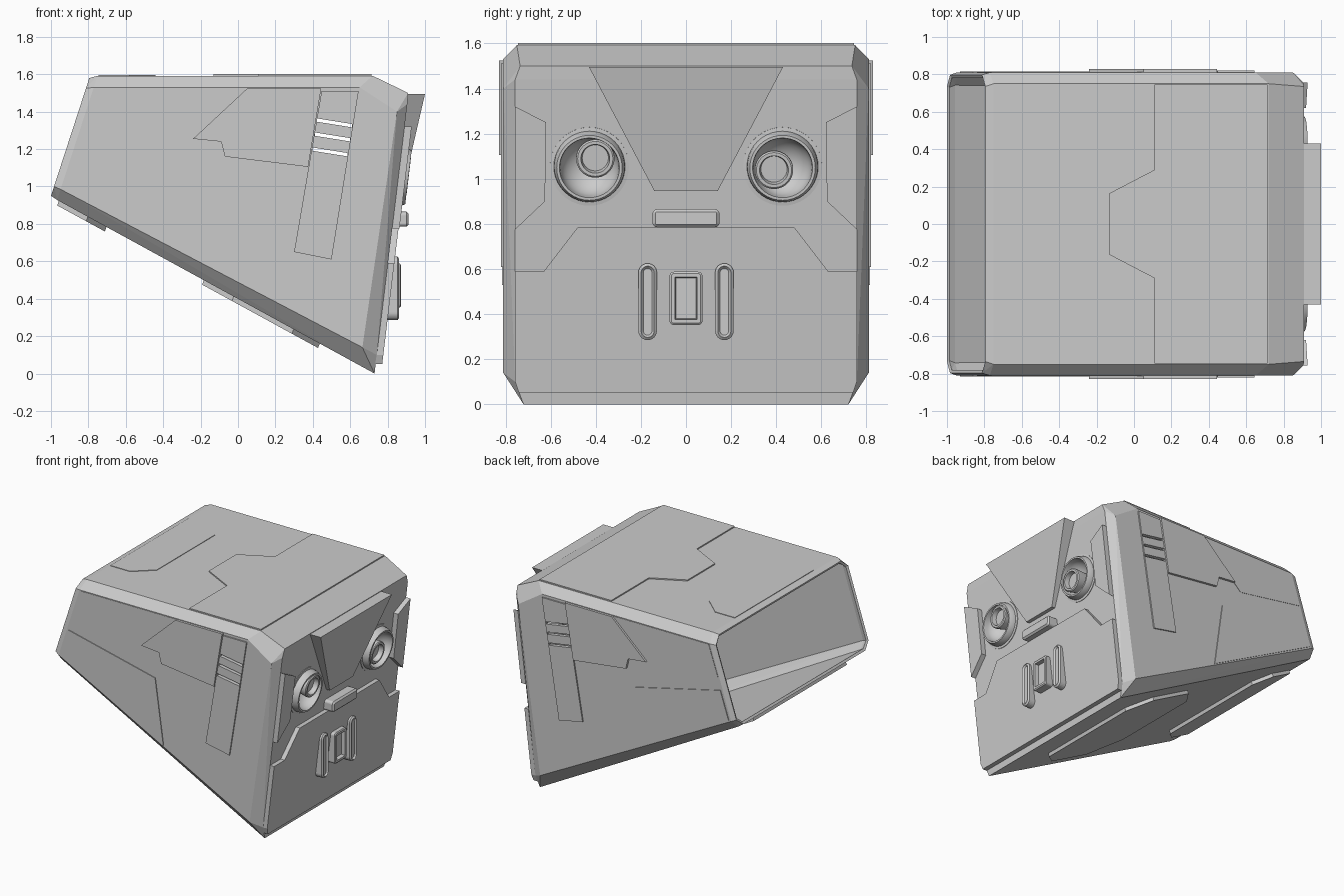
import bpy, bmesh, math
from mathutils import Vector, Matrix

if "Cube" in bpy.data.objects:
    bpy.data.objects.remove(bpy.data.objects["Cube"])

grey = bpy.data.materials.new("hull grey")
grey.diffuse_color = (0.6, 0.6, 0.6, 1)
grey.use_nodes = True
grey.node_tree.nodes["Principled BSDF"].inputs["Base Color"].default_value = grey.diffuse_color


def finish(name, bm):
    bmesh.ops.recalc_face_normals(bm, faces=bm.faces[:])
    me = bpy.data.meshes.new(name)
    bm.to_mesh(me)
    bm.free()
    me.materials.append(grey)
    ob = bpy.data.objects.new(name, me)
    bpy.context.collection.objects.link(ob)
    return ob


def prisms(name, pairs, mirror=False, insets=()):
    """Solids joining a base loop to a matching top loop; insets = (width, depth) on the top."""
    bm = bmesh.new()
    for base, top in pairs:
        for s in ((1, -1) if mirror else (1,)):
            lo = [bm.verts.new((p[0], p[1] * s, p[2])) for p in base]
            hi = [bm.verts.new((p[0], p[1] * s, p[2])) for p in top]
            n = len(lo)
            faces = [bm.faces.new(lo[::-1]), bm.faces.new(hi)]
            for i in range(n):
                j = (i + 1) % n
                faces.append(bm.faces.new((lo[i], lo[j], hi[j], hi[i])))
            bmesh.ops.recalc_face_normals(bm, faces=faces)
            for w, d in insets:
                bmesh.ops.inset_region(bm, faces=[faces[1]], thickness=w, depth=d)
    return finish(name, bm)


def cut(ob, cutter):
    m = ob.modifiers.new("cut", 'BOOLEAN')
    m.operation = 'DIFFERENCE'
    m.solver = 'EXACT'
    m.object = cutter


def face_x(z):            # sloping face plane
    return 0.73 + 0.12 * z


def under_z(x):           # sloping underside plane
    return 0.94 - (x + 0.99) * 0.5465


def mouth_x(z):           # sloping rear opening
    return -1 + (z - 0.95) * 0.3254


def on_face(pts, d):
    return [(face_x(z) + d, y, z) for y, z in pts]


def mirrored(pts):
    return pts + [(a, -b) for a, b in reversed(pts)]


def face_mirrored(pts):
    return pts + [(-y, z) for y, z in reversed(pts)]


def rounded(cy, cz, hy, hz, r, n=6):
    out = []
    for k, (sy, sz) in enumerate(((1, 1), (-1, 1), (-1, -1), (1, -1))):
        for i in range(n + 1):
            a = math.pi / 2 * (k + i / n)
            out.append((cy + sy * (hy - r) + r * math.cos(a), cz + sz * (hz - r) + r * math.sin(a)))
    clean = []
    for p in out:
        if not clean or (Vector(p) - Vector(clean[-1])).length > 1e-4:
            clean.append(p)
    if (Vector(clean[0]) - Vector(clean[-1])).length < 1e-4:
        clean.pop()
    return clean


# Main hull: chamfered wedge, open at the rear
core = [(0.72, 1.592, 0.75), (0.91, 1.5, 0.735), (0.905, 1.44, 0.757), (0.742, 0.1, 0.757),
        (0.73, 0.0, 0.72), (0.65, 1.53, 0.81), (0.85, 1.40, 0.81), (0.665, 0.14, 0.81)]
for z, y in ((1.58, 0.735), (1.525, 0.797), (1.0, 0.797), (0.95, 0.735)):
    core.append((mouth_x(z), z, y))
for z, y in ((1.592, 0.75), (1.53, 0.81), (0.985, 0.81), (0.928, 0.75)):
    core.append((mouth_x(z) + 0.04, z, y))
bm = bmesh.new()
for x, z, y in core:
    bm.verts.new((x, y, z))
    bm.verts.new((x, -y, z))
res = bmesh.ops.convex_hull(bm, input=bm.verts[:])
loose = [v for v in bm.verts if not v.link_faces]
bmesh.ops.delete(bm, geom=loose, context='VERTS')
bmesh.ops.recalc_face_normals(bm, faces=bm.faces[:])
bm.normal_update()
rear = Vector((-0.951, 0, 0.309))
bmesh.ops.delete(bm, geom=[f for f in bm.faces if f.normal.dot(rear) > 0.998], context='FACES')
bmesh.ops.dissolve_limit(bm, angle_limit=math.radians(1.5), verts=bm.verts[:], edges=bm.edges[:])
hull = finish("hull", bm)
sol = hull.modifiers.new("thickness", 'SOLIDIFY')
sol.thickness = 0.02
sol.offset = -1

# Vent slots through both sides
slots = []
for z in (1.355, 1.28, 1.2):
    a, b = 0.45 - (1.51 - z) * 0.17, 0.635 - (1.51 - z) * 0.16
    q = [(a, z - 0.009), (b, z - 0.039), (b, z - 0.021), (a, z + 0.009)]
    slots.append(([(x, -1, zz) for x, zz in q], [(x, 1, zz) for x, zz in q]))
slot_cutter = prisms("slot_cutter", slots)
slot_cutter.hide_render = True
cut(hull, slot_cutter)

# Side panels
side_panels = {
    "lower_side_panel": (0.816, [(-0.86, 1.2), (-0.13, 1.03), (-0.06, 0.53), (-0.93, 0.99)]),
    "rear_side_panel": (0.813, [(-0.76, 1.525), (0.05, 1.525), (-0.30, 1.20), (-0.84, 1.29)]),
    "upper_side_panel": (0.828, [(0.05, 1.525), (-0.24, 1.255), (-0.09, 1.24), (-0.07, 1.16),
                                 (0.375, 1.105), (0.445, 1.525)]),
    "vent_panel": (0.82, [(0.447, 1.51), (0.645, 1.51), (0.5, 0.61), (0.30, 0.65)]),
}
for name, (y, pts) in side_panels.items():
    ob = prisms(name, [([(x, 0.8, z) for x, z in pts], [(x, y, z) for x, z in pts])], True)
    if name == "vent_panel":
        cut(ob, slot_cutter)

# Roof panels
for name, z, half in (
        ("front_roof_panel", 1.601, [(0.715, 0.745), (0.11, 0.745), (0.11, 0.29), (-0.13, 0.165)]),
        ("rear_roof_panel", 1.596, [(-0.745, 0.475), (-0.58, 0.475), (-0.44, 0.35)])):
    pts = mirrored(half)
    prisms(name, [([(x, y, 1.58) for x, y in pts], [(x, y, z) for x, y in pts])])

# Underside plates
for name, half in (
        ("rear_under_plate", [(-0.955, 0.56), (-0.80, 0.56), (-0.70, 0.45)]),
        ("front_under_plate", [(-0.18, 0.35), (-0.02, 0.56), (0.30, 0.56), (0.44, 0.42)])):
    pts = mirrored(half)
    prisms(name, [([(x, y, under_z(x) + 0.01) for x, y in pts],
                   [(x - 0.012, y, under_z(x) - 0.022) for x, y in pts])])

# Face plates
jaw = face_mirrored([(0.74, 0.05), (0.757, 0.1), (0.757, 0.59), (0.63, 0.59), (0.48, 0.785)])
prisms("lower_face_plate", [(on_face(jaw, -0.01), on_face(jaw, 0.035))])
fin = [(0.757, 1.32), (0.62, 1.25), (0.625, 0.90), (0.757, 0.775)]
prisms("cheek_fin", [(on_face(fin, -0.02), on_face(fin, 0.04))], True)
brow = face_mirrored([(0.43, 1.495), (0.14, 0.945)])
prisms("brow_wedge", [(on_face(brow, -0.01),
                       [(0.873 + (z - 0.945) * 0.231, y, z) for y, z in brow])])


# Mouth bar and lower fittings
def fitting(name, pts, x, insets, mirror=False):
    prisms(name, [(on_face(pts, -0.005), [(x, y, z) for y, z in pts])], mirror, insets)


fitting("mouth_bar", rounded(0, 0.825, 0.148, 0.04, 0.02), 0.9, ((0.012, 0.012),))
fitting("side_slot_frame", rounded(0.17, 0.455, 0.041, 0.17, 0.041), 0.852,
        ((0.012, 0.01), (0.01, -0.012)), True)
fitting("centre_frame", rounded(0, 0.47, 0.073, 0.13 - 0.012, 0.02), 0.865,
        ((0.008, 0.006), (0.016, 0.0), (0.004, -0.03)))


# Eyes: lathed sockets with short barrels
def lathe(name, prof, y, z, seg=40):
    bm = bmesh.new()
    rings = [[bm.verts.new((r * math.cos(2 * math.pi * i / seg), r * math.sin(2 * math.pi * i / seg), d))
              for i in range(seg)] for r, d in prof]
    for a, b in zip(rings, rings[1:]):
        for i in range(seg):
            j = (i + 1) % seg
            bm.faces.new((a[i], a[j], b[j], b[i]))
    bm.faces.new(rings[0][::-1])
    bm.faces.new(rings[-1])
    bm.transform(Matrix.Translation((face_x(z), y, z)) @ Matrix.Rotation(math.radians(96.8), 4, 'Y'))
    ob = finish(name, bm)
    bpy.ops.object.select_all(action='DESELECT')
    ob.select_set(True)
    bpy.context.view_layer.objects.active = ob
    bpy.ops.object.shade_smooth_by_angle(angle=math.radians(35))
    return ob


bowl = [(0.13 * math.cos(a), 0.04 - 0.11 * math.sin(a)) for a in [math.radians(10 * k) for k in range(9)]]
socket = [(0.06, -0.09), (0.14, -0.03), (0.14, -0.02), (0.175, -0.02), (0.175, 0.006),
          (0.158, 0.008), (0.156, 0.03), (0.145, 0.055), (0.133, 0.055)] + bowl
barrel = [(0.07, -0.07), (0.085, 0.03), (0.085, 0.05), (0.078, 0.056), (0.064, 0.056), (0.058, 0.02)]
for side, y, by, bz in (("left", -0.428, -0.402, 1.095), ("right", 0.428, 0.39, 1.045)):
    hole = lathe(side + "_eye_cutter", [(0.15, -0.1), (0.15, 0.1)], y, 1.055)
    hole.hide_render = True
    cut(hull, hole)
    lathe(side + "_eye_socket", socket, y, 1.055)
    lathe(side + "_eye_barrel", barrel, by, bz)
